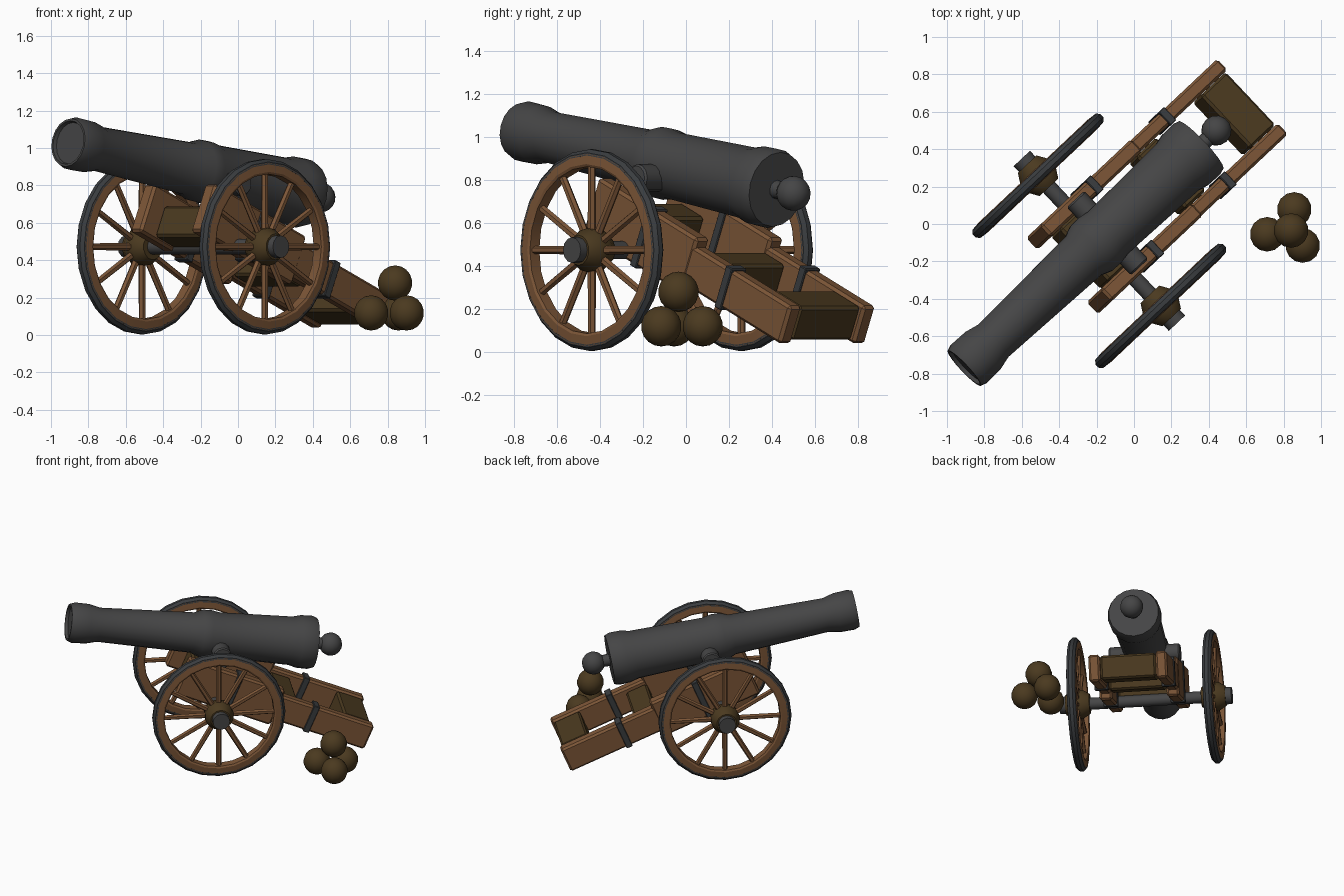
import bpy, bmesh, math
from mathutils import Matrix, Vector

if "Cube" in bpy.data.objects:
    bpy.data.objects.remove(bpy.data.objects["Cube"])

# The gun is laid out along local x (muzzle at -x), then turned on the ground
GUN = Matrix.Translation((-0.185, -0.09, 0)) @ Matrix.Rotation(math.radians(43.3), 4, 'Z')
BARREL_PITCH, CHEEK_PITCH = math.radians(9), math.radians(23)


def material(name, color):
    m = bpy.data.materials.new(name)
    m.diffuse_color = (*color, 1)
    m.use_nodes = True
    m.node_tree.nodes["Principled BSDF"].inputs["Base Color"].default_value = m.diffuse_color
    return m


IRON = material("cast_iron", (0.060, 0.060, 0.061))
STRAP = material("strap_iron", (0.042, 0.046, 0.050))
WOOD = material("wood", (0.20, 0.092, 0.038))
DARK = material("dark_wood", (0.070, 0.042, 0.014))


def place(x, y, z, pitch=0.0, yaw=0.0):
    return (GUN @ Matrix.Translation((x, y, z)) @ Matrix.Rotation(yaw, 4, 'Z')
            @ Matrix.Rotation(pitch, 4, 'Y'))


def finish(bm, name, mat, matrix, angle=35):
    bmesh.ops.recalc_face_normals(bm, faces=bm.faces)
    for f in bm.faces:
        f.smooth = angle > 0
    me = bpy.data.meshes.new(name)
    bm.to_mesh(me)
    bm.free()
    if angle > 0:
        me.set_sharp_from_angle(angle=math.radians(angle))
    me.materials.append(mat)
    ob = bpy.data.objects.new(name, me)
    ob.matrix_world = matrix
    bpy.context.collection.objects.link(ob)
    return ob


def revolve(name, profile, mat, matrix, n=16, closed=False, angle=35):
    """Spin (position, radius) points round the local x axis."""
    bm = bmesh.new()
    rings = []
    for s, r in profile:
        rings.append([bm.verts.new((s, r * math.sin(2 * math.pi * i / n),
                                    r * math.cos(2 * math.pi * i / n))) for i in range(n)])
    pairs = list(zip(rings, rings[1:]))
    if closed:
        pairs.append((rings[-1], rings[0]))
    else:
        bm.faces.new(rings[0])
        bm.faces.new(rings[-1])
    for a, b in pairs:
        for i in range(n):
            j = (i + 1) % n
            bm.faces.new((a[i], a[j], b[j], b[i]))
    return finish(bm, name, mat, matrix, angle)


def block(name, size, mat, matrix, bevel=0.014):
    bm = bmesh.new()
    bmesh.ops.create_cube(bm, size=1)
    bmesh.ops.scale(bm, vec=size, verts=bm.verts)
    if bevel:
        bmesh.ops.bevel(bm, geom=bm.edges[:], offset=bevel, segments=1, affect='EDGES')
    return finish(bm, name, mat, matrix, 0)


def ball(name, radius, mat, matrix):
    bm = bmesh.new()
    bmesh.ops.create_uvsphere(bm, u_segments=14, v_segments=9, radius=radius)
    return finish(bm, name, mat, matrix, 60)


# Barrel with flared muzzle, middle band and breech ring
tube = place(0, 0, 0.872, BARREL_PITCH)
revolve("barrel", [(-0.985, 0.112), (-1.005, 0.118), (-1.005, 0.130), (-0.97, 0.142),
                   (-0.87, 0.139), (-0.79, 0.120), (-0.12, 0.142), (-0.06, 0.166),
                   (0.0, 0.168), (0.06, 0.157), (0.58, 0.170), (0.64, 0.185),
                   (0.72, 0.187), (0.755, 0.175)], IRON, tube, 18)
revolve("breech_neck", [(0.74, 0.045), (0.82, 0.04)], IRON, tube, 12)
ball("breech_knob", 0.081, IRON, tube @ Matrix.Translation((0.87, 0, 0)))

# Trunnions and axle run across the carriage
ACROSS = math.pi / 2
revolve("trunnions", [(-0.25, 0.056), (-0.24, 0.064), (0.24, 0.064), (0.25, 0.056)],
        IRON, place(0.06, 0, 0.808, yaw=ACROSS), 12)
revolve("axle", [(-0.45, 0.042), (0.45, 0.042)], IRON, place(0, 0, 0.472, yaw=ACROSS), 12)


def wheel(side):
    """Wheel with hub, spokes, wooden rim and iron tyre."""
    outward = place(0, side * 0.478, 0.472, yaw=side * ACROSS)
    tag = "left_" if side > 0 else "right_"
    revolve(tag + "rim", [(-0.030, 0.388), (-0.036, 0.400), (-0.031, 0.447),
                          (0.031, 0.447), (0.036, 0.400), (0.030, 0.388)],
            WOOD, outward, 24, True, 25)
    revolve(tag + "tyre", [(-0.032, 0.440), (-0.030, 0.453), (-0.012, 0.469),
                           (0.012, 0.469), (0.030, 0.453), (0.032, 0.440)],
            STRAP, outward, 24, True, 25)
    revolve(tag + "hub", [(-0.085, 0.070), (-0.035, 0.101), (0.035, 0.101), (0.085, 0.070)],
            DARK, outward, 14)
    revolve(tag + "axle_cap", [(0.07, 0.060), (0.127, 0.060)], IRON, outward, 12)
    # Twelve spokes joined in one mesh
    bm = bmesh.new()
    for i in range(12):
        turn = Matrix.Rotation(i * math.pi / 6, 4, 'X') @ Matrix.Translation((0, 0, 0.24))
        bmesh.ops.create_cone(bm, cap_ends=True, segments=6, radius1=0.020,
                              radius2=0.018, depth=0.32, matrix=turn)
    finish(bm, tag + "spokes", WOOD, outward, 0)


for side in (1, -1):
    wheel(side)
    tag = "left_" if side > 0 else "right_"
    y = side * 0.236
    # Stepped cheek: deep front plank and lower trail plank
    block(tag + "cheek", (0.73, 0.088, 0.28), WOOD, place(0.111, y, 0.539, CHEEK_PITCH))
    block(tag + "trail", (0.85, 0.080, 0.19), WOOD, place(0.702, y, 0.288, CHEEK_PITCH))
    # Iron straps wrapped round the planks
    block(tag + "trail_strap", (0.045, 0.096, 0.208), STRAP,
          place(0.683, y, 0.297, CHEEK_PITCH), 0.004)
    block(tag + "cheek_strap", (0.045, 0.102, 0.296), STRAP,
          place(0.13, y, 0.531, CHEEK_PITCH), 0.004)

# Cross pieces between the cheeks
for name, x, z, length, height in (("front_transom", -0.06, 0.575, 0.18, 0.18),
                                   ("middle_transom", 0.50, 0.36, 0.16, 0.16),
                                   ("rear_transom", 0.99, 0.168, 0.20, 0.17)):
    block(name, (length, 0.39, height), DARK, place(x, 0, z, CHEEK_PITCH))

# Pile of shot beside the trail
for i, p in enumerate(((0.712, -0.055, 0.118), (0.857, 0.078, 0.118),
                       (0.902, -0.115, 0.118), (0.840, -0.035, 0.278))):
    ball("shot_%d" % (i + 1), 0.094, DARK, Matrix.Translation(p))
